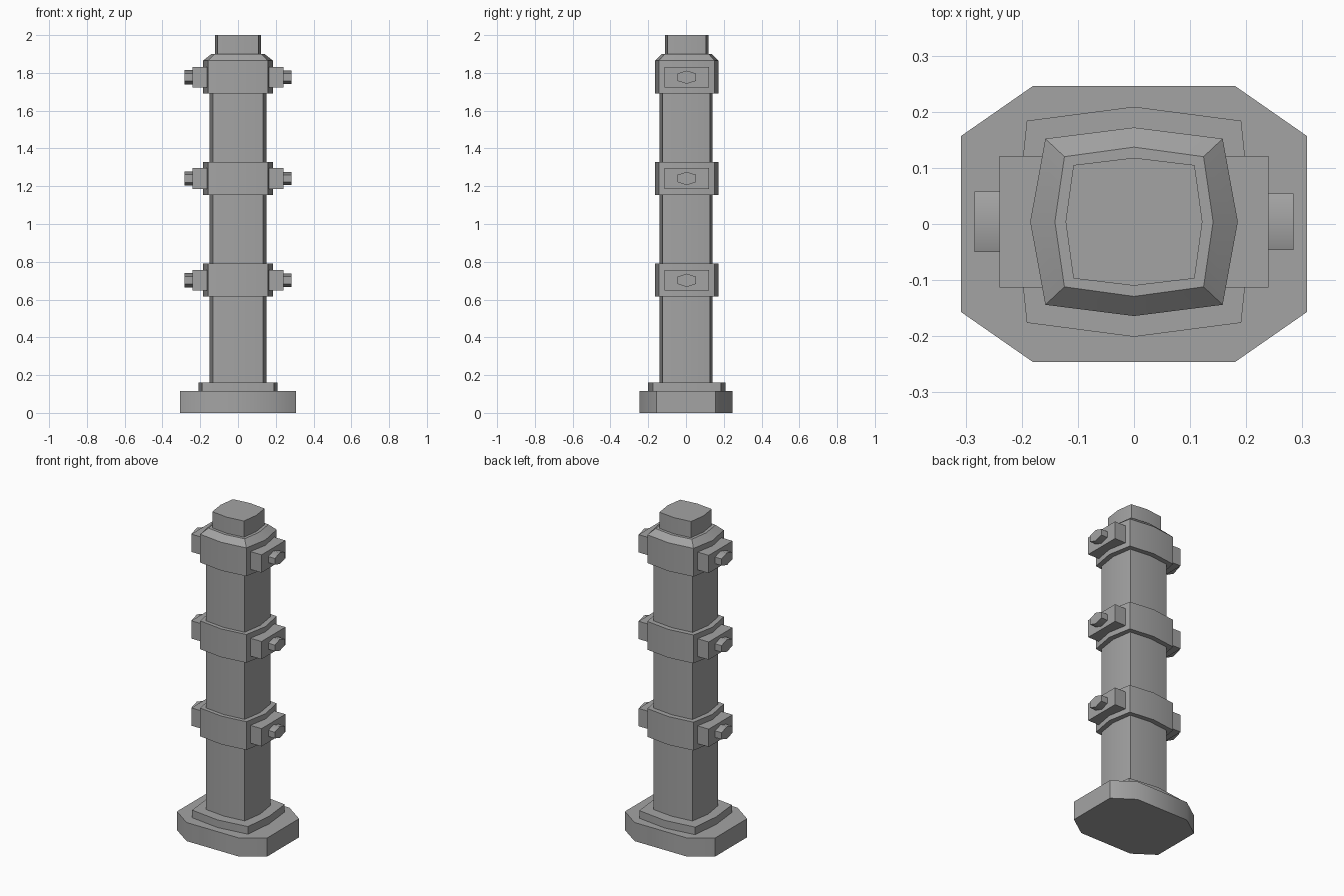
import bpy, bmesh, math

cube = bpy.data.objects.get("Cube")
if cube:
    bpy.data.objects.remove(cube, do_unlink=True)

grey = bpy.data.materials.new("stone grey")
grey.use_nodes = True
colour = (0.37, 0.37, 0.37, 1)
grey.diffuse_color = colour
grey.node_tree.nodes["Principled BSDF"].inputs["Base Color"].default_value = colour


def loft(name, sections):
    """Skin a stack of matching 3D outlines and close both ends."""
    bm = bmesh.new()
    rings = [[bm.verts.new(p) for p in s] for s in sections]
    n = len(rings[0])
    for a, b in zip(rings, rings[1:]):
        for i in range(n):
            j = (i + 1) % n
            bm.faces.new((a[i], a[j], b[j], b[i]))
    bm.faces.new(rings[0][::-1])
    bm.faces.new(rings[-1])
    bmesh.ops.recalc_face_normals(bm, faces=bm.faces)
    mesh = bpy.data.meshes.new(name)
    bm.to_mesh(mesh)
    bm.free()
    mesh.materials.append(grey)
    obj = bpy.data.objects.new(name, mesh)
    bpy.context.collection.objects.link(obj)
    bpy.ops.object.select_all(action='DESELECT')
    bpy.context.view_layer.objects.active = obj
    obj.select_set(True)
    bpy.ops.object.shade_smooth_by_angle(angle=math.radians(40))
    return obj


def bowed(corner_x, corner_y, mid_x, mid_y, z, shift=0.004):
    """Rectangle whose four sides bulge to a shallow point."""
    pts = [(corner_x, -corner_y), (mid_x, 0), (corner_x, corner_y), (0, mid_y),
           (-corner_x, corner_y), (-mid_x, 0), (-corner_x, -corner_y), (0, -mid_y)]
    return [(x, y + shift, z) for x, y in pts]


def base_outline(z):
    quarter = [(0.308, 0.157), (0.18, 0.246)]
    pts = quarter + [(-x, y) for x, y in quarter[::-1]]
    pts += [(-x, -y) for x, y in pts]
    return [(x, y, z) for x, y in pts]


# Foot and shaft
loft("base", [base_outline(0), base_outline(0.115)])
loft("plinth", [bowed(0.191, 0.18, 0.21, 0.205, z) for z in (0.115, 0.162)])
loft("shaft", [bowed(0.133, 0.125, 0.152, 0.14, z, 0.001) for z in (0.162, 1.70)])

# Bands, with clamp lugs and hexagonal bolts on both sides
bands = {"lower": 0.702, "middle": 1.241, "upper": 1.777}
for level, z in bands.items():
    top = z + 0.088
    sections = [bowed(0.158, 0.148, 0.185, 0.168, h) for h in (z - 0.087, top)]
    if level == "upper":
        sections.append(bowed(0.124, 0.116, 0.141, 0.133, 1.90))
    loft(level + "_band", sections)

    for side, sign, size in (("left", 1, 1.0), ("right", -1, 1.08)):
        rect = [(-0.113, -0.055), (0.121, -0.055), (0.121, 0.055), (-0.113, 0.055)]
        loft(f"{level}_{side}_lug",
             [[(sign * x, y, z + h) for y, h in rect] for x in (0.13, 0.24)])
        hexagon = [(0, 0.035), (0.05, 0.019), (0.05, -0.019),
                   (0, -0.035), (-0.05, -0.019), (-0.05, 0.019)]
        loft(f"{level}_{side}_bolt",
             [[(sign * x, 0.004 + y * size, z + h * size) for y, h in hexagon]
              for x in (0.22, 0.284)])

# Top stub
loft("cap", [bowed(0.108, 0.101, 0.122, 0.114, z) for z in (1.89, 2.0)])
